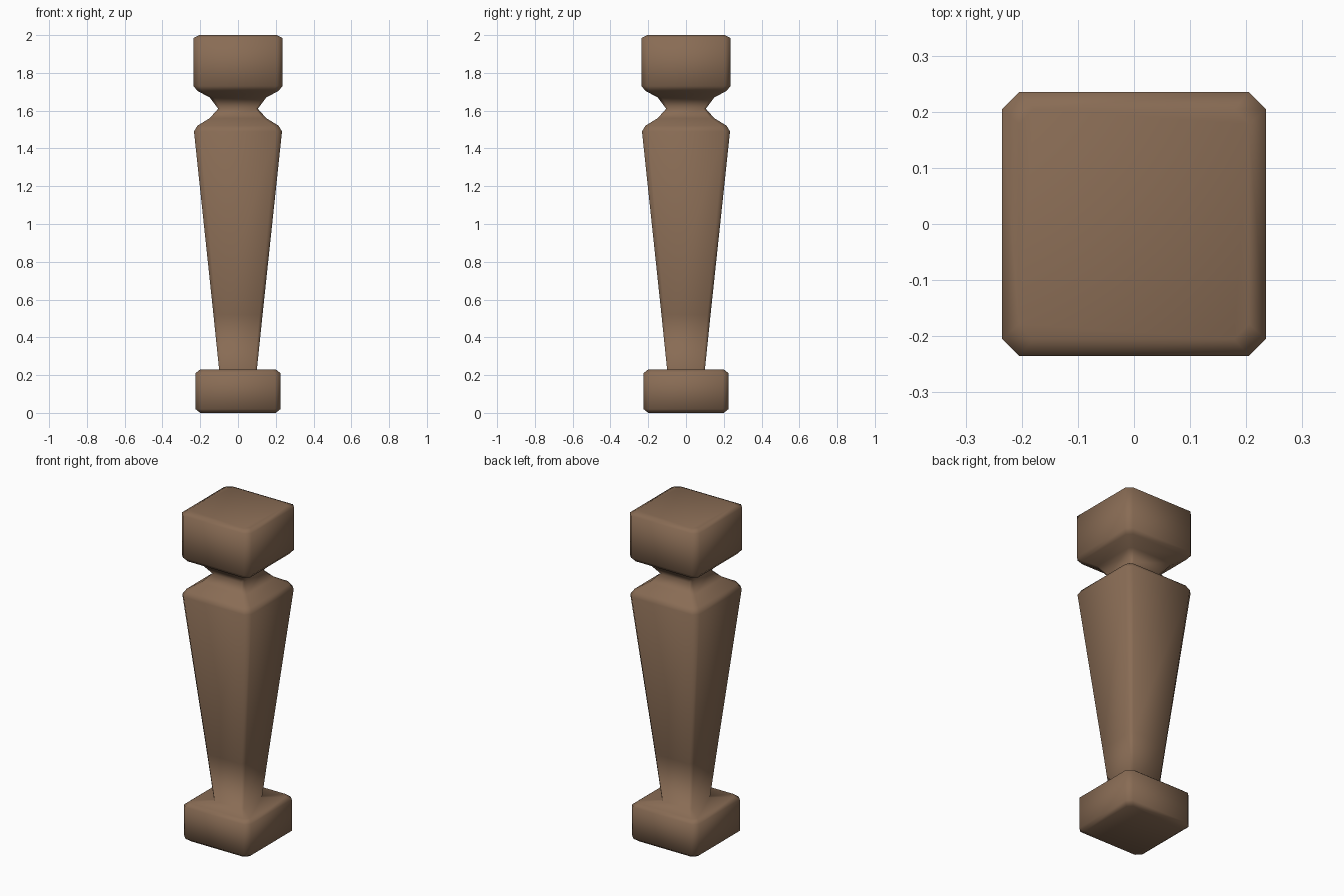
import bpy
import bmesh

cube = bpy.data.objects.get("Cube")
if cube:
    bpy.data.objects.remove(cube, do_unlink=True)

# Wood colour
wood = bpy.data.materials.new("brown_wood")
wood.use_nodes = True
colour = (0.25, 0.15, 0.09, 1)
wood.diffuse_color = colour
wood.node_tree.nodes["Principled BSDF"].inputs["Base Color"].default_value = colour

# Profile from foot to cap: (half width, height)
PROFILE = [
    (0.20, 0.0), (0.225, 0.02), (0.225, 0.21), (0.20, 0.23),       # foot block
    (0.10, 0.23), (0.13, 0.52), (0.233, 1.49), (0.215, 1.52),      # tapered shaft
    (0.15, 1.56), (0.105, 1.61), (0.15, 1.67), (0.215, 1.705),     # waist
    (0.235, 1.73), (0.235, 1.985), (0.205, 2.0),                   # cap block
]


def square_ring(bm, half, z):
    """Square ring with chamfered corners, counter-clockwise from above."""
    inner = half * 0.87
    ring = []
    x, y, u, v = half, -inner, half, inner
    for _ in range(4):
        ring += [bm.verts.new((x, y, z)), bm.verts.new((u, v, z))]
        x, y, u, v = -y, x, -v, u
    return ring


# Baluster lofted through the square rings
bm = bmesh.new()
rings = [square_ring(bm, half, z) for half, z in PROFILE]
for low, high in zip(rings, rings[1:]):
    for i in range(8):
        j = (i + 1) % 8
        bm.faces.new((low[i], low[j], high[j], high[i]))
bm.faces.new(rings[0][::-1])
bm.faces.new(rings[-1])
for face in bm.faces:
    face.smooth = True

mesh = bpy.data.meshes.new("baluster")
bm.to_mesh(mesh)
bm.free()
mesh.materials.append(wood)
baluster = bpy.data.objects.new("baluster", mesh)
bpy.context.collection.objects.link(baluster)
